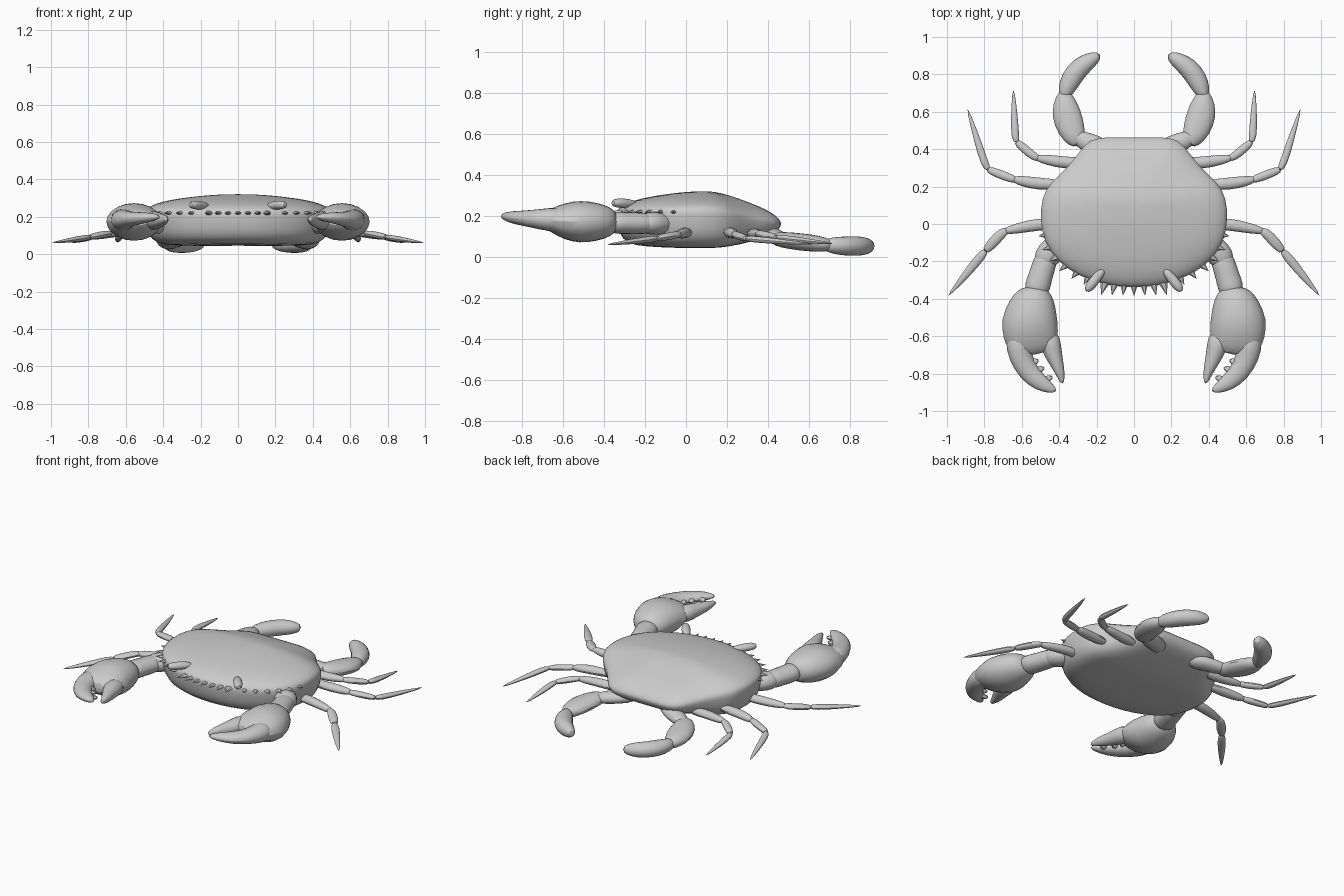
import bpy, bmesh, math
from mathutils import Vector

shell_grey = bpy.data.materials.new("shell_grey")
shell_grey.diffuse_color = (0.6, 0.6, 0.6, 1)


def finish(name, bm, angle=50, subsurf=0):
    bmesh.ops.recalc_face_normals(bm, faces=bm.faces)
    me = bpy.data.meshes.new(name)
    bm.to_mesh(me)
    bm.free()
    ob = bpy.data.objects.new(name, me)
    bpy.context.collection.objects.link(ob)
    me.materials.append(shell_grey)
    if subsurf:
        ob.modifiers.new("smooth", 'SUBSURF').levels = subsurf
        ob.modifiers["smooth"].render_levels = subsurf
    bpy.ops.object.select_all(action='DESELECT')
    ob.select_set(True)
    bpy.context.view_layer.objects.active = ob
    bpy.ops.object.shade_smooth_by_angle(angle=math.radians(angle))
    return ob


def skin(bm, rings):
    """Bridge equal rings of vertices and cap both ends."""
    n = len(rings[0])
    for a, b in zip(rings, rings[1:]):
        for i in range(n):
            j = (i + 1) % n
            bm.faces.new((a[i], a[j], b[j], b[i]))
    bm.faces.new(rings[0])
    bm.faces.new(rings[-1])


def limb(name, pts, sides=10, subsurf=1):
    """Elliptical tube along (x, y, z, half_width, half_height), on both sides."""
    for label, sx in (("right_", 1), ("left_", -1)):
        bm = bmesh.new()
        c = [Vector((p[0] * sx, p[1], p[2])) for p in pts]
        rings = []
        for k, p in enumerate(pts):
            t = (c[min(k + 1, len(c) - 1)] - c[max(k - 1, 0)]).normalized()
            side = t.cross(Vector((0, 0, 1))).normalized()
            up = side.cross(t)
            rings.append([bm.verts.new(c[k] + side * p[3] * math.cos(a) + up * p[4] * math.sin(a))
                          for a in (2 * math.pi * i / sides for i in range(sides))])
        skin(bm, rings)
        finish(label + name, bm, subsurf=subsurf)


def lerp(table, v):
    for (a, za), (b, zb) in zip(table, table[1:]):
        if v <= b:
            return za + (zb - za) * max(0, (v - a) / (b - a))
    return table[-1][1]


# Carapace: rings of one outline, scaled and lifted into a domed shell
half = [(0.1, 0.465), (0.2, 0.465), (0.265, 0.435), (0.345, 0.31), (0.45, 0.225),
        (0.497, 0.14), (0.505, 0.02), (0.485, -0.09), (0.42, -0.195), (0.31, -0.275),
        (0.16, -0.33)]
outline = [(0, 0.465)] + half + [(0, -0.345)] + [(-x, y) for x, y in reversed(half)]
rim = [(-0.35, 0.22), (0.15, 0.23), (0.3, 0.195), (0.47, 0.165)]
under = [(-0.35, 0.06), (-0.1, 0.045), (0.2, 0.045), (0.47, 0.115)]
bm = bmesh.new()
rings = []
for s, h in ((0.3, 0), (0.65, 0), (0.88, 0.05), (0.965, 0.35), (0.99, 0.75), (1.0, 1.0),
             (0.97, 1.2), (0.88, 1.45), (0.72, 1.66), (0.5, 1.82), (0.28, 1.93), (0.1, 1.97)):
    ring = []
    for x, y in outline:
        px, py = x * s, 0.08 + (y - 0.08) * s
        r, u = lerp(rim, py), lerp(under, py)
        z = u + (r - u) * h if h <= 1 else r + 0.095 * (h - 1)
        ring.append(bm.verts.new((px, py, z)))
    rings.append(ring)
skin(bm, rings)
finish("carapace", bm, 60, 1)

# Spikes along the front rim
bm = bmesh.new()
spikes = [(x, -0.325, 0.027, 0.06) for x in (0, 0.053, 0.106, 0.159)]
spikes += [(0.25, -0.29, 0.025, 0.04), (0.31, -0.262, 0.025, 0.04), (0.37, -0.225, 0.025, 0.04),
           (0.42, -0.18, 0.025, 0.04), (0.455, -0.125, 0.025, 0.04), (0.48, -0.06, 0.025, 0.03)]
for x, y, r, length in spikes:
    for sx in ((1, -1) if x else (1,)):
        d = Vector((x * sx * 0.6, y + 0.02, 0)).normalized()
        w = Vector((-d.y, d.x, 0))
        base = Vector((x * sx, y, 0.22))
        ring = [bm.verts.new(base - d * 0.02 + w * r * math.cos(a) + Vector((0, 0, 0.014 * math.sin(a))))
                for a in (math.pi * i / 3 for i in range(6))]
        tip = bm.verts.new(base + d * length)
        bm.faces.new(ring)
        for i in range(6):
            bm.faces.new((ring[i], ring[(i + 1) % 6], tip))
finish("rim_spikes", bm, 30)

# Eye stalks
limb("eye", [(0.16, -0.24, 0.255, 0.012, 0.012), (0.175, -0.258, 0.258, 0.024, 0.022),
             (0.21, -0.30, 0.262, 0.029, 0.026), (0.24, -0.34, 0.264, 0.027, 0.024),
             (0.257, -0.36, 0.264, 0.012, 0.012)])

# Claw arms: shoulder and forearm
limb("claw_shoulder", [(0.36, -0.08, 0.16, 0.06, 0.05), (0.43, -0.13, 0.165, 0.075, 0.06),
                       (0.475, -0.185, 0.165, 0.075, 0.06), (0.50, -0.23, 0.165, 0.04, 0.035)])
limb("claw_forearm", [(0.46, -0.15, 0.165, 0.05, 0.04), (0.475, -0.2, 0.165, 0.07, 0.058),
                      (0.50, -0.28, 0.165, 0.066, 0.055), (0.518, -0.34, 0.168, 0.077, 0.06),
                      (0.53, -0.39, 0.17, 0.05, 0.045)])

# Claw palm with a thick outer finger and a slim inner one
limb("claw_palm", [(0.53, -0.335, 0.172, 0.05, 0.045), (0.53, -0.365, 0.172, 0.10, 0.075),
                   (0.542, -0.43, 0.172, 0.135, 0.10), (0.56, -0.52, 0.172, 0.162, 0.112),
                   (0.553, -0.59, 0.176, 0.158, 0.095), (0.54, -0.66, 0.182, 0.14, 0.062),
                   (0.535, -0.70, 0.185, 0.09, 0.03)])
limb("claw_outer_finger", [(0.61, -0.58, 0.18, 0.08, 0.07), (0.618, -0.67, 0.183, 0.072, 0.06),
                           (0.59, -0.755, 0.187, 0.062, 0.045), (0.535, -0.825, 0.192, 0.055, 0.035),
                           (0.47, -0.868, 0.198, 0.04, 0.026), (0.415, -0.895, 0.20, 0.012, 0.01)])
limb("claw_inner_finger", [(0.465, -0.58, 0.18, 0.07, 0.06), (0.44, -0.67, 0.18, 0.056, 0.05),
                           (0.415, -0.74, 0.182, 0.04, 0.038), (0.393, -0.80, 0.185, 0.026, 0.028),
                           (0.382, -0.855, 0.188, 0.009, 0.01)])
# Teeth on the gripping edges
for i, (x, y) in enumerate(((0.53, -0.735), (0.50, -0.775), (0.455, -0.825))):
    limb(f"claw_tooth_{i + 1}", [(x + 0.02, y - 0.01, 0.19, 0.024, 0.02), (x, y, 0.19, 0.022, 0.018),
                                 (x - 0.022, y + 0.008, 0.19, 0.008, 0.008)], 6)

# Three pairs of walking legs, each an upper and a pointed lower segment
legs = {"rear": [(0.26, 0.33, 0.11), (0.36, 0.325, 0.115), (0.53, 0.355, 0.115), (0.635, 0.445, 0.095), (0.645, 0.725, 0.065)],
        "middle": [(0.38, 0.21, 0.12), (0.52, 0.215, 0.12), (0.65, 0.24, 0.11), (0.79, 0.295, 0.09), (0.893, 0.625, 0.062)],
        "front": [(0.40, 0.0, 0.12), (0.51, 0.0, 0.12), (0.70, -0.04, 0.11), (0.80, -0.15, 0.09), (0.998, -0.39, 0.06)]}
for name, p in legs.items():
    a, b, c, d, e = (Vector(v) for v in p)
    w = 1.2 if name == "front" else 1.0
    limb(name + "_leg_base", [(*a, 0.03, 0.026), (*b, 0.037, 0.03), (*b.lerp(c, 0.6), 0.031, 0.026),
                              (*c, 0.018, 0.018)], 8)
    limb(name + "_leg_upper", [(*b.lerp(c, 0.85), 0.016, 0.014), (*c, 0.025 * w, 0.02),
                               (*c.lerp(d, 0.6), 0.027 * w, 0.02), (*d, 0.018 * w, 0.016)], 8)
    limb(name + "_leg_tip", [(*c.lerp(d, 0.9), 0.014, 0.012), (*d.lerp(e, 0.06), 0.024 * w, 0.018),
                             (*d.lerp(e, 0.45), 0.021 * w, 0.015), (*e, 0.005, 0.004)], 8)

# Swimming legs: base, broad middle segment and curved paddle
limb("paddle_base", [(0.10, 0.36, 0.12, 0.05, 0.04), (0.18, 0.41, 0.11, 0.06, 0.04),
                     (0.27, 0.445, 0.095, 0.055, 0.04), (0.335, 0.48, 0.085, 0.03, 0.025)])
limb("paddle_middle", [(0.29, 0.42, 0.09, 0.035, 0.03), (0.32, 0.47, 0.085, 0.07, 0.042),
                       (0.352, 0.55, 0.075, 0.085, 0.045), (0.367, 0.62, 0.068, 0.078, 0.044),
                       (0.372, 0.68, 0.06, 0.052, 0.038), (0.37, 0.72, 0.058, 0.02, 0.02)])
limb("paddle_tip", [(0.38, 0.665, 0.06, 0.02, 0.025), (0.366, 0.71, 0.057, 0.046, 0.043),
                    (0.338, 0.775, 0.054, 0.06, 0.05), (0.29, 0.84, 0.054, 0.058, 0.051),
                    (0.225, 0.882, 0.054, 0.045, 0.045), (0.18, 0.906, 0.054, 0.018, 0.02)])
